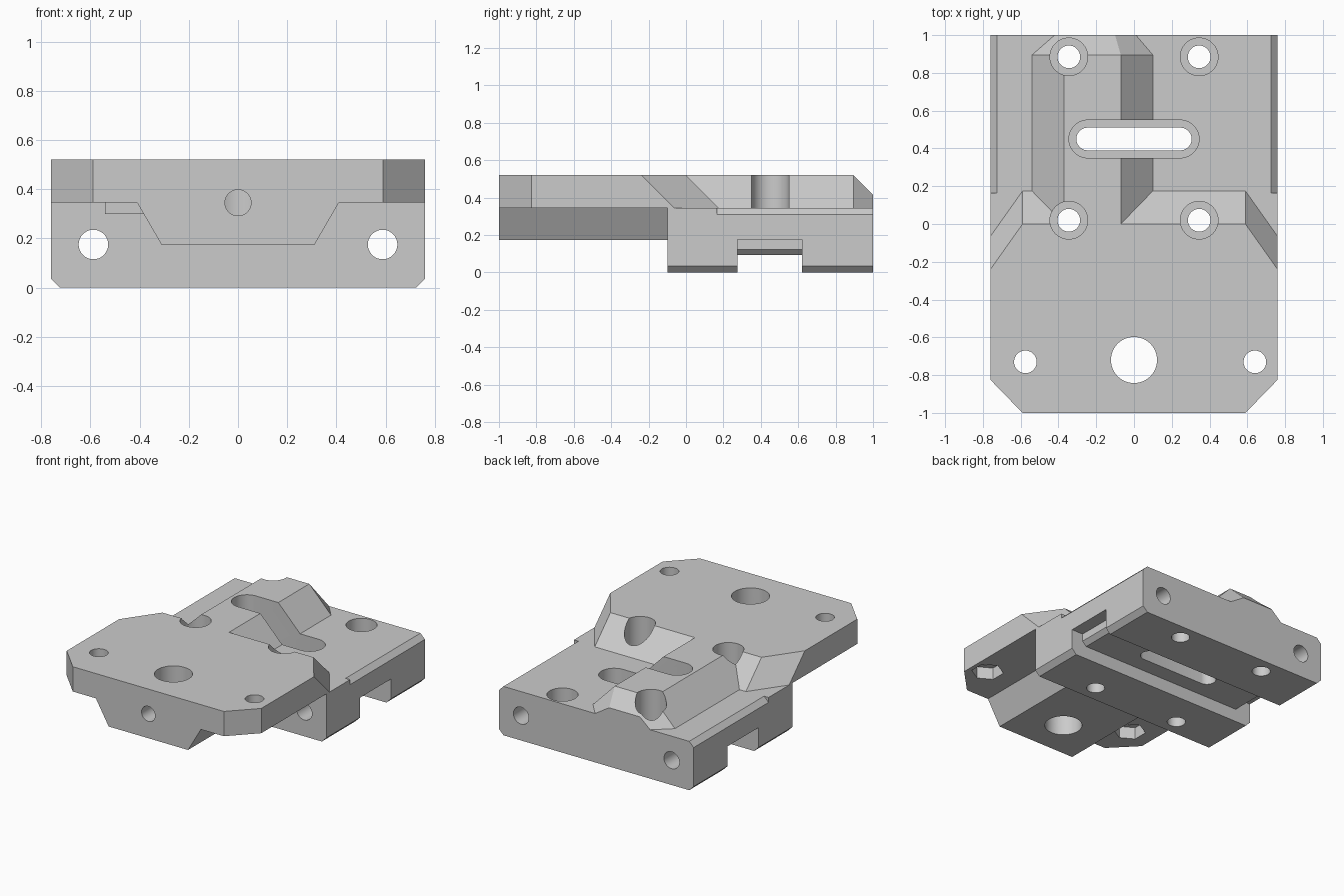
import bpy, bmesh, math

cube = bpy.data.objects.get("Cube")
if cube:
    bpy.data.objects.remove(cube, do_unlink=True)

# Single grey material
grey = bpy.data.materials.new("plain grey")
grey.use_nodes = True
colour = (0.6, 0.6, 0.6, 1)
grey.diffuse_color = colour
grey.node_tree.nodes["Principled BSDF"].inputs["Base Color"].default_value = colour


def loft(name, rings):
    """Closed solid through rings of matching points."""
    bm = bmesh.new()
    loops = [[bm.verts.new(p) for p in ring] for ring in rings]
    n = len(loops[0])
    for a, b in zip(loops, loops[1:]):
        for i in range(n):
            j = (i + 1) % n
            bm.faces.new((a[i], a[j], b[j], b[i]))
    bm.faces.new(loops[0])
    bm.faces.new(loops[-1])
    bmesh.ops.recalc_face_normals(bm, faces=bm.faces)
    mesh = bpy.data.meshes.new(name)
    bm.to_mesh(mesh)
    bm.free()
    mesh.materials.append(grey)
    obj = bpy.data.objects.new(name, mesh)
    bpy.context.collection.objects.link(obj)
    return obj


def along_y(name, profile, y0, y1):
    return loft(name, [[(x, y, z) for x, z in profile] for y in (y0, y1)])


def along_z(name, outline, z0, z1):
    return loft(name, [[(x, y, z) for x, y in outline] for z in (z0, z1)])


def mirrored(half):
    """Complete a right-hand half outline across the centre."""
    return half + [(-x, v) for x, v in reversed(half)]


def capsule(cx, cy, r, half=0.0, n=40):
    """Circle, or a slot outline when half is set."""
    pts = []
    for i in range(n):
        a = math.tau * (i + 0.5) / n
        side = math.copysign(half, math.cos(a))
        pts.append((cx + side + r * math.cos(a), cy + r * math.sin(a)))
    return pts


def apply(body, other, operation):
    mod = body.modifiers.new(other.name, "BOOLEAN")
    mod.operation = operation
    mod.solver = "EXACT"
    mod.object = other
    bpy.context.view_layer.objects.active = body
    bpy.ops.object.modifier_apply(modifier=mod.name)
    bpy.data.objects.remove(other, do_unlink=True)


W, E, MID, TOP = 0.76, 0.725, 0.345, 0.52

# Rear block with chamfered long edges
body = along_y("mounting_block", mirrored(
    [(E, 0), (W, 0.035), (W, 0.31), (E, MID)]), -0.1, 1)

# Square shoulder, front keel, sloped front plate and rear ridge
shoulder = along_y("shoulder", mirrored([(W, 0.1), (W, MID)]), -0.1, 0.165)
keel = along_y("keel", mirrored([(0.31, 0.173), (0.41, MID), (0.41, 0.4)]), -1, 0)


def plate_ring(z):
    shift = TOP - z
    return [(x, y, z) for x, y in mirrored(
        [(0.59, -1), (W, -0.825), (W, -0.24 + shift), (0.59, shift)])]


plate = loft("front_plate", [plate_ring(MID), plate_ring(TOP)])


def ridge_ring(y, x0, x1, x2, x3, top):
    return [(x0, y, 0.3), (x0, y, MID), (x1, y, top),
            (x2, y, top), (x3, y, MID), (x3, y, 0.3)]


ridge = loft("ridge", [
    ridge_ring(-0.15, -0.54, -0.37, -0.07, 0.1, TOP),
    ridge_ring(0.895, -0.54, -0.37, -0.07, 0.1, TOP),
    ridge_ring(1, -0.42, -0.34, -0.1, 0.01, 0.415)])
for part in (shoulder, keel, plate, ridge):
    apply(body, part, "UNION")

cutters = []

# Cross groove underneath, deeper at both ends with a bevelled lip
cutters.append(along_z("groove", [(-1, 0.275), (1, 0.275), (1, 0.62), (-1, 0.62)], -0.1, 0.092))
for s in (-1, 1):
    profile = [(s * 1, 0.05), (s * 0.64, 0.05), (s * 0.64, 0.092),
               (s * 0.67, 0.122), (s * 0.67, 0.175), (s * 1, 0.175)]
    cutters.append(along_y("groove_end", profile, 0.275, 0.62))

# Counterbored bolt holes and adjusting slot
for x, y, half in [(s * 0.345, y, 0) for s in (-1, 1) for y in (0.02, 0.885)] + [(0, 0.45, 0.245)]:
    cutters.append(along_z("bolt_hole", capsule(x, y, 0.06, half), -0.1, 0.8))
    cutters.append(along_z("counterbore", capsule(x, y, 0.1, half), 0.2, 0.8))

# Front plate holes with hexagonal nut pockets below
cutters.append(along_z("main_hole", capsule(0, -0.72, 0.122, n=64), 0, 0.8))
for x in (-0.575, 0.64):
    cutters.append(along_z("screw_hole", capsule(x, -0.73, 0.06), 0.2, 0.8))
    cutters.append(along_z("nut_pocket", capsule(x, -0.73, 0.105, n=6), 0.2, 0.43))

# Lengthwise rod holes and the front set-screw hole
for x in (-0.588, 0.588):
    cutters.append(along_y("rod_hole", capsule(x, 0.175, 0.06), -0.3, 1.2))
cutters.append(along_y("set_screw_hole", capsule(0, MID, 0.053), -1.1, -0.72))

for cutter in cutters:
    apply(body, cutter, "DIFFERENCE")

# Smooth bores, crisp edges
bpy.ops.object.select_all(action="DESELECT")
body.select_set(True)
bpy.context.view_layer.objects.active = body
bpy.ops.object.shade_smooth_by_angle(angle=math.radians(25))
